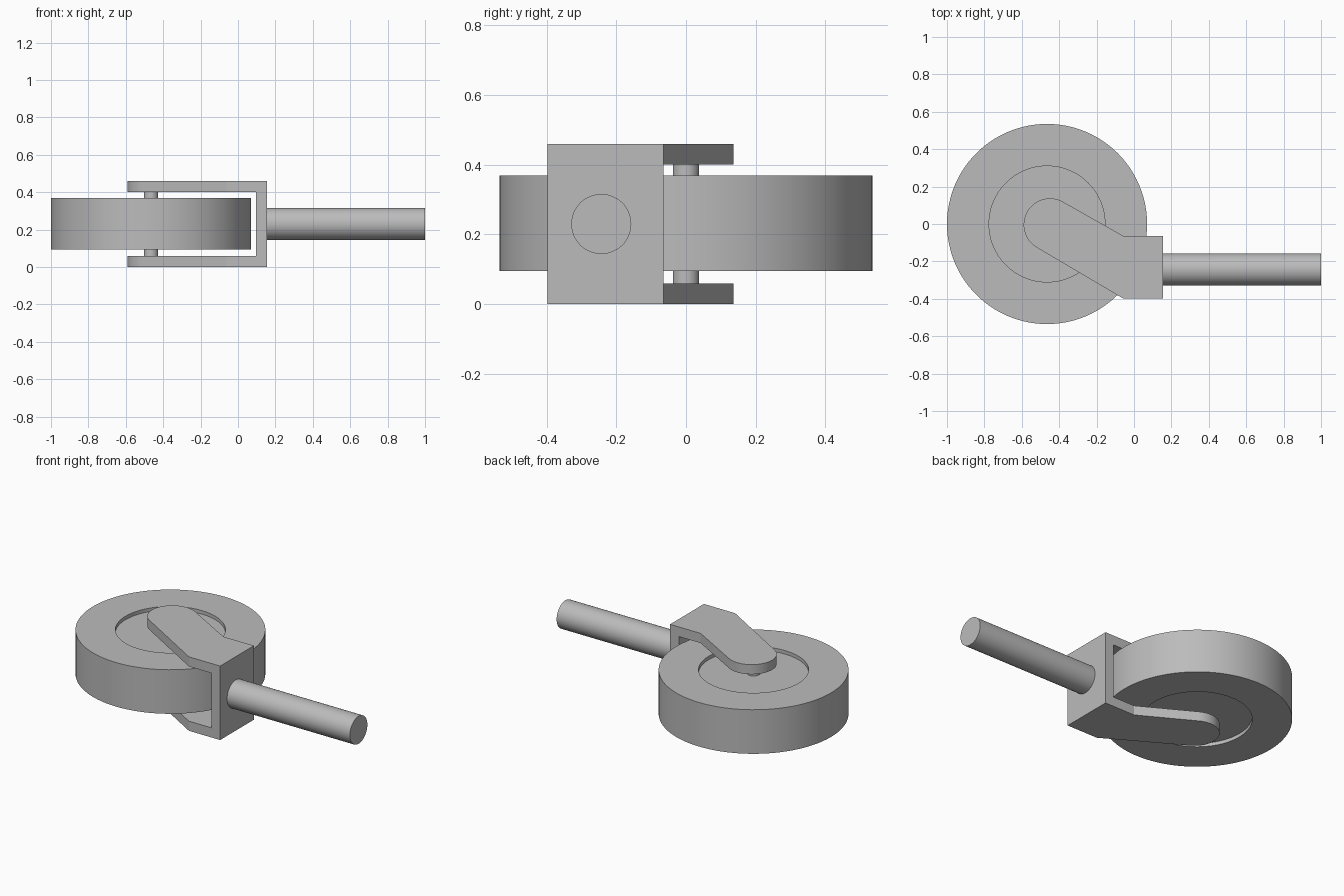
import bpy
import bmesh
import math
from mathutils import Matrix, Vector

cube = bpy.data.objects.get("Cube")
if cube:
    bpy.data.objects.remove(cube, do_unlink=True)

grey = bpy.data.materials.new("plain grey")
grey.use_nodes = True
COLOUR = (0.5, 0.5, 0.5, 1)
grey.diffuse_color = COLOUR
grey.node_tree.nodes["Principled BSDF"].inputs["Base Color"].default_value = COLOUR

WHEEL_X = -0.465
MID_Z = 0.23


def finish(name, bm, smooth=True):
    bmesh.ops.recalc_face_normals(bm, faces=bm.faces)
    mesh = bpy.data.meshes.new(name)
    bm.to_mesh(mesh)
    bm.free()
    obj = bpy.data.objects.new(name, mesh)
    bpy.context.collection.objects.link(obj)
    mesh.materials.append(grey)
    if smooth:
        bpy.ops.object.select_all(action="DESELECT")
        obj.select_set(True)
        bpy.context.view_layer.objects.active = obj
        bpy.ops.object.shade_smooth_by_angle(angle=math.radians(30))
    return obj


def cylinder(name, radius, length, centre, rotation=Matrix()):
    bm = bmesh.new()
    bmesh.ops.create_cone(bm, cap_ends=True, segments=64, radius1=radius, radius2=radius,
                          depth=length, matrix=Matrix.Translation(centre) @ rotation)
    return finish(name, bm)


# Wheel: solid disc with a shallow round recess on both faces
bm = bmesh.new()
bmesh.ops.create_cone(bm, cap_ends=True, segments=96, radius1=0.535, radius2=0.535,
                      depth=0.274, matrix=Matrix.Translation((WHEEL_X, 0, MID_Z + 0.002)))
caps = [f for f in bm.faces if abs(f.normal.z) > 0.9]
for cap in caps:
    inward = -math.copysign(0.022, cap.normal.z)
    bmesh.ops.inset_region(bm, faces=[cap], thickness=0.225)
    floor = bmesh.ops.extrude_discrete_faces(bm, faces=[cap])["faces"][0]
    bmesh.ops.translate(bm, verts=floor.verts, vec=(0, 0, inward))
finish("wheel", bm)

# Axle through the wheel, between the fork arms
cylinder("axle", 0.038, 0.36, (WHEEL_X, 0, MID_Z))

# Fork: slanted round-ended outline, extruded, then slotted to leave two arms
end = Vector((-0.449, -0.004))
outline = [(-0.06, -0.397), (0.155, -0.397), (0.155, -0.065), (-0.055, -0.065)]
for i in range(33):
    a = math.radians(60) + math.pi * i / 32
    outline.append((end.x + 0.141 * math.cos(a), end.y + 0.141 * math.sin(a)))
bm = bmesh.new()
base = bm.faces.new([bm.verts.new((x, y, 0)) for x, y in outline])
top = bmesh.ops.extrude_face_region(bm, geom=[base])["geom"]
bmesh.ops.translate(bm, verts=[g for g in top if isinstance(g, bmesh.types.BMVert)],
                    vec=(0, 0, 0.46))
fork = finish("fork", bm, smooth=False)

bm = bmesh.new()
bmesh.ops.create_cube(bm, size=1, matrix=Matrix.Translation((-0.405, 0, MID_Z))
                      @ Matrix.Diagonal((1, 2, 0.34, 1)))
cutter = finish("slot_cutter", bm, smooth=False)
slot = fork.modifiers.new("slot", "BOOLEAN")
slot.operation = "DIFFERENCE"
slot.solver = "EXACT"
slot.object = cutter
bpy.ops.object.select_all(action="DESELECT")
fork.select_set(True)
bpy.context.view_layer.objects.active = fork
bpy.ops.object.modifier_apply(modifier="slot")
bpy.data.objects.remove(cutter, do_unlink=True)
bpy.ops.object.shade_smooth_by_angle(angle=math.radians(20))

# Stem standing out from the fork's back wall
cylinder("stem", 0.086, 0.85, (0.575, -0.243, MID_Z), Matrix.Rotation(math.pi / 2, 4, "Y"))
